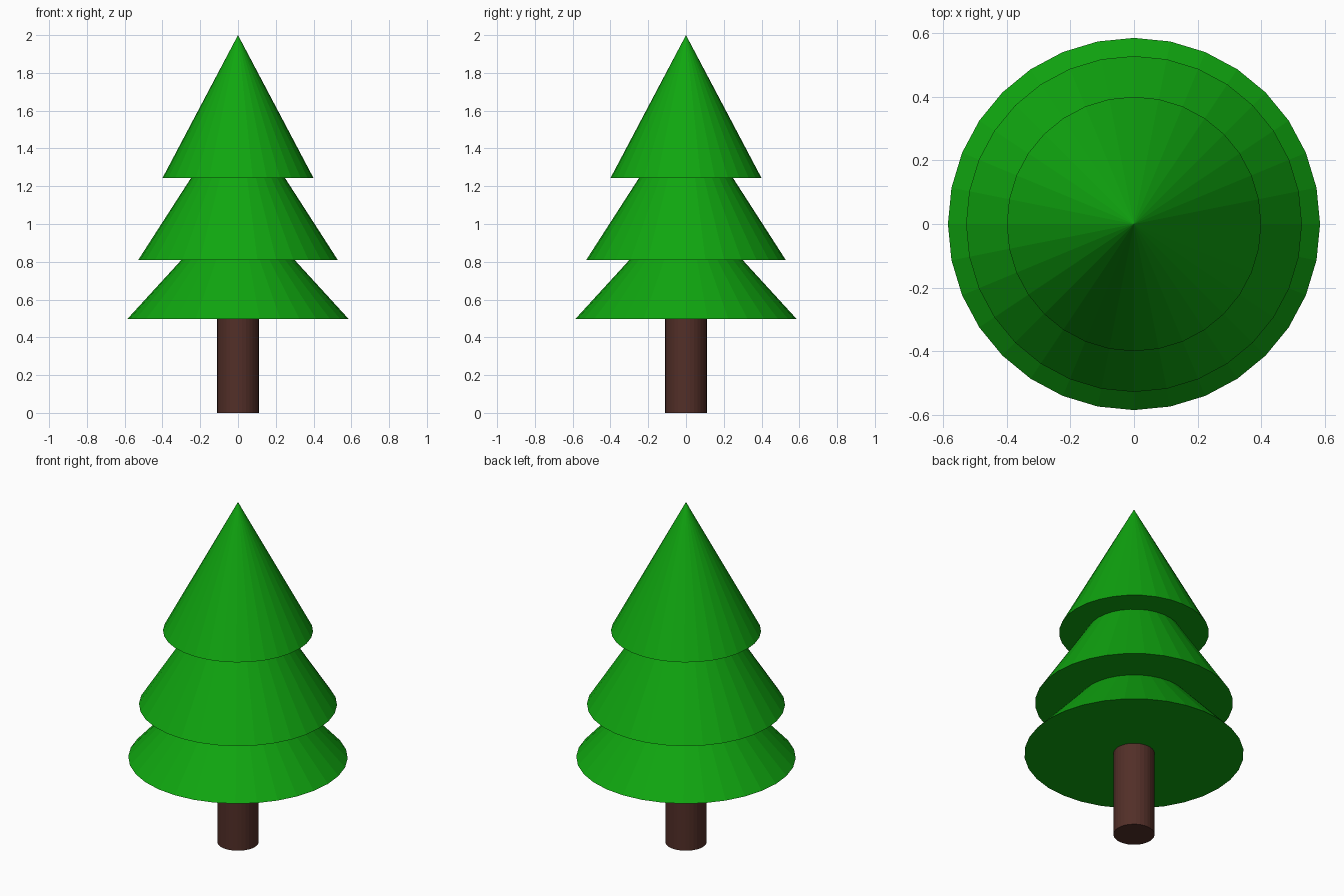
import bpy

if "Cube" in bpy.data.objects:
    bpy.data.objects.remove(bpy.data.objects["Cube"])

SIDES = 32


def material(name, rgb):
    m = bpy.data.materials.new(name)
    m.diffuse_color = (*rgb, 1.0)
    m.use_nodes = True
    m.node_tree.nodes["Principled BSDF"].inputs["Base Color"].default_value = m.diffuse_color
    return m


green = material("needle green", (0.005, 0.38, 0.005))
brown = material("bark brown", (0.085, 0.028, 0.021))


def round_part(name, radius, z0, z1, mat, top_radius=0.0):
    """Upright cone or cylinder from z0 to z1, flat shaded."""
    bpy.ops.mesh.primitive_cone_add(
        vertices=SIDES, radius1=radius, radius2=top_radius,
        depth=z1 - z0, location=(0, 0, (z0 + z1) / 2))
    ob = bpy.context.object
    ob.name = name
    ob.data.materials.append(mat)
    return ob


# Trunk, ending just inside the lowest tier
round_part("trunk", 0.11, 0.0, 0.51, brown, top_radius=0.11)

# Three overlapping tiers of branches: base radius, base height, apex height
tiers = {
    "lower_branches": (0.585, 0.498, 1.137),
    "middle_branches": (0.528, 0.81, 1.63),
    "upper_branches": (0.40, 1.243, 2.0),
}
for name, (radius, z0, z1) in tiers.items():
    round_part(name, radius, z0, z1, green)
